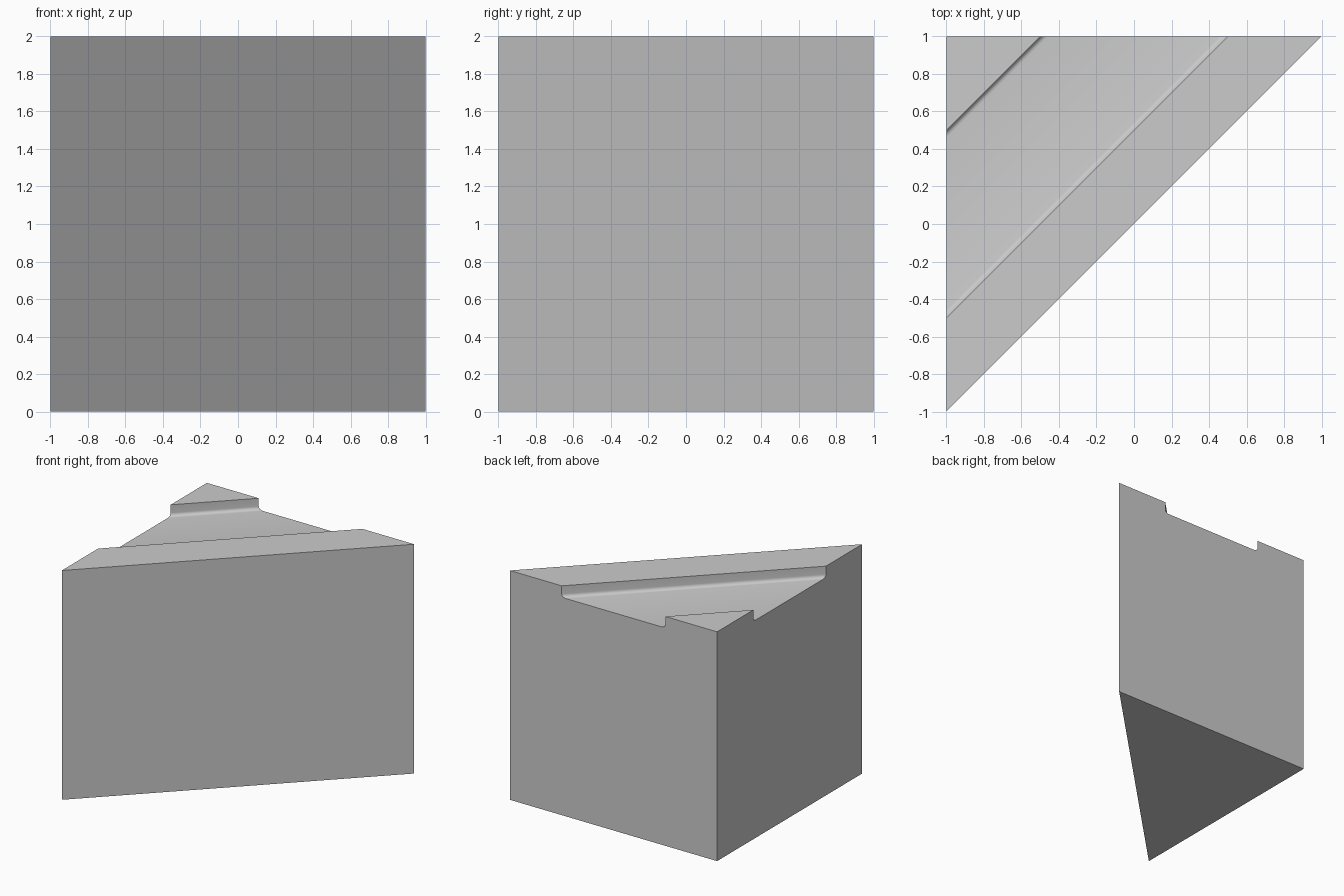
import bpy, bmesh, math

cube = bpy.data.objects.get("Cube")
if cube:
    bpy.data.objects.remove(cube, do_unlink=True)

HEIGHT, DEPTH, RADIUS, STEPS = 2.0, 0.1, 0.03, 6

# One plain grey for the whole block
grey = bpy.data.materials.new("light grey")
grey.use_nodes = True
colour = (0.6, 0.6, 0.6, 1.0)
grey.diffuse_color = colour
grey.node_tree.nodes["Principled BSDF"].inputs["Base Color"].default_value = colour


def fillet(wall, side):
    """Arc from the groove wall down to its floor, as (offset, z) points."""
    run = RADIUS * math.sqrt(2)  # offsets are measured along the square side
    points = []
    for i in range(STEPS + 1):
        a = math.pi / 2 * i / STEPS
        points.append((wall + side * run * (1 - math.cos(a)),
                       HEIGHT - DEPTH + RADIUS * (1 - math.sin(a))))
    return points


# Section from the slanted face to the square corner, with a filleted groove
profile = [(0, 0), (0, HEIGHT), (0.5, HEIGHT)]
profile += fillet(0.5, 1) + fillet(1.5, -1)[::-1]
profile += [(1.5, HEIGHT), (2, HEIGHT), (2, 0)]

# Sweep each section point along the diagonal, from the left wall to the back wall
bm = bmesh.new()
side_wall = [bm.verts.new((-1, d - 1, z)) for d, z in profile]
back_wall = [bm.verts.new((1 - d, 1, z)) for d, z in profile]
bm.faces.new(side_wall)
bm.faces.new(back_wall[::-1])
count = len(profile)
for i in range(count):
    j = (i + 1) % count
    if profile[i][0] == profile[j][0] == 2:
        continue  # the two walls meet in this corner
    bm.faces.new((side_wall[i], back_wall[i], back_wall[j], side_wall[j]))
bmesh.ops.remove_doubles(bm, verts=bm.verts, dist=0.0001)
bmesh.ops.recalc_face_normals(bm, faces=bm.faces)

mesh = bpy.data.meshes.new("grooved_wedge_block")
bm.to_mesh(mesh)
bm.free()
mesh.materials.append(grey)
block = bpy.data.objects.new("grooved_wedge_block", mesh)
bpy.context.collection.objects.link(block)

# Smooth the fillets, keep the block edges sharp
bpy.ops.object.select_all(action="DESELECT")
block.select_set(True)
bpy.context.view_layer.objects.active = block
bpy.ops.object.shade_smooth_by_angle(angle=math.radians(30))
